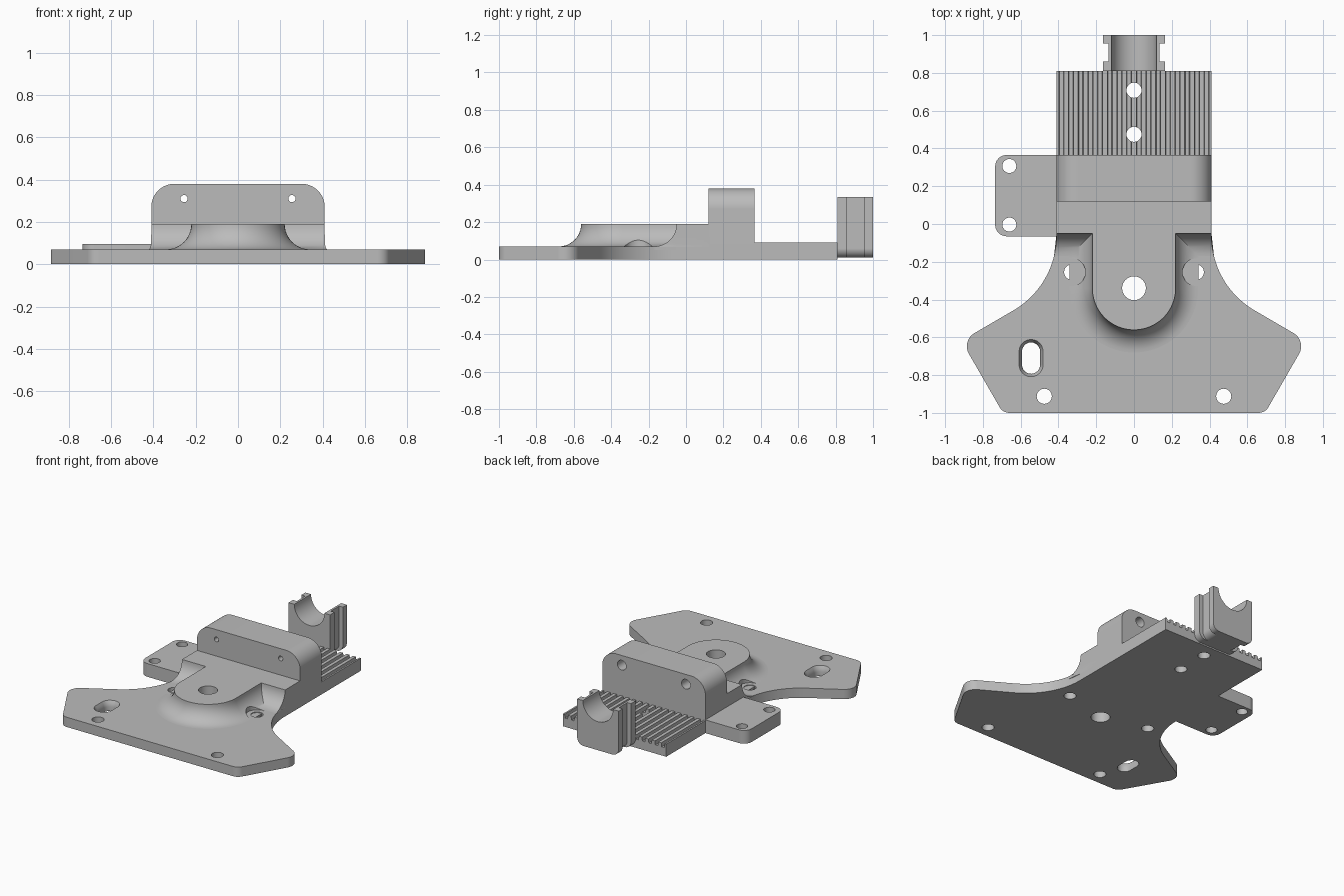
import bpy, bmesh
from math import sin, cos, pi, sqrt, tan, acos
from mathutils import Vector

old = bpy.data.objects.get("Cube")
if old:
    bpy.data.objects.remove(old, do_unlink=True)

GREY = (0.5, 0.5, 0.5, 1)
grey = bpy.data.materials.new("plain grey")
grey.use_nodes = True
grey.diffuse_color = GREY
grey.node_tree.nodes["Principled BSDF"].inputs["Base Color"].default_value = GREY


def make(name, bm):
    bmesh.ops.recalc_face_normals(bm, faces=bm.faces)
    mesh = bpy.data.meshes.new(name)
    bm.to_mesh(mesh)
    bm.free()
    mesh.materials.append(grey)
    obj = bpy.data.objects.new(name, mesh)
    bpy.context.collection.objects.link(obj)
    return obj


def loft(name, loops):
    """Skin matching loops of 3D points and cap both ends."""
    bm = bmesh.new()
    rings = [[bm.verts.new(p) for p in loop] for loop in loops]
    n = len(rings[0])
    for a, b in zip(rings, rings[1:]):
        for i in range(n):
            j = (i + 1) % n
            bm.faces.new((a[i], a[j], b[j], b[i]))
    bm.faces.new(rings[0])
    bm.faces.new(rings[-1])
    return make(name, bm)


def prism(name, pts, lo, hi, axis="z"):
    def place(p, h):
        return (p[0], p[1], h) if axis == "z" else (p[0], h, p[1])
    return loft(name, [[place(p, h) for p in pts] for h in (lo, hi)])


def arc(cx, cy, r, start, end, steps):
    return [(cx + r * cos(start + (end - start) * i / steps),
             cy + r * sin(start + (end - start) * i / steps)) for i in range(steps + 1)]


def rounded(corners, steps=8):
    """Polygon from (x, y, radius) corners."""
    out = []
    n = len(corners)
    for i, (x, y, r) in enumerate(corners):
        p = Vector((x, y))
        if r == 0:
            out.append((x, y))
            continue
        u = (Vector(corners[i - 1][:2]) - p).normalized()
        v = (Vector(corners[(i + 1) % n][:2]) - p).normalized()
        half = acos(u.dot(v)) / 2
        centre = p + (u + v).normalized() * r / sin(half)
        a = p + u * r / tan(half) - centre
        b = p + v * r / tan(half) - centre
        sweep = pi - 2 * half
        for k in range(steps + 1):
            t = k / steps * sweep
            q = centre + (a * sin(sweep - t) + b * sin(t)) / sin(sweep)
            out.append((q.x, q.y))
    return out


def circle(x, y, r, steps=32):
    return arc(x, y, r, 0, 2 * pi, steps)[:-1]


def cut(obj, cutters):
    bpy.context.view_layer.objects.active = obj
    for c in cutters:
        mod = obj.modifiers.new("cut", "BOOLEAN")
        mod.operation, mod.solver, mod.object = "DIFFERENCE", "EXACT", c
        bpy.ops.object.modifier_apply(modifier=mod.name)


def drill(x, y, r, lo=-0.1, hi=0.6, axis="z"):
    c = prism("drill", circle(x, y, r), lo, hi, axis)
    c.hide_render = True
    helpers.append(c)
    return c


helpers, parts = [], []
W = 0.41             # half width of the body
NECK_R = 0.46        # radius of the concave flanks
NECK_Y = -0.06
PLATE = 0.07         # plate thickness
DECK = 0.19          # height of the raised deck

# Base plate with concave flanks and rounded corners
flank = arc(W + NECK_R, NECK_Y, NECK_R, pi, pi * 4 / 3, 20)
right = [(W, 0.365, 0)] + [(x, y, 0) for x, y in flank]
right += [(0.914, -0.618, 0.08), (0.694, -1, 0.06)]
plate = prism("base_plate", rounded(right + [(-x, y, r) for x, y, r in reversed(right)]), 0, PLATE)

# Raised deck and round nose, flowing into the plate with a concave fillet
NOSE_R, NOSE_Y, FILLET = 0.22, -0.34, 0.12


def deck_loop(d, z):
    y = -0.05 - d
    edge = W + NECK_R - sqrt(NECK_R ** 2 - min(0, y - NECK_Y) ** 2)
    pts = [(W, 0.125), (-W, 0.125), (-W, -0.05), (-edge, y)]
    pts += [(-NOSE_R - d, y)] + arc(0, NOSE_Y, NOSE_R + d, pi, 2 * pi, 40) + [(NOSE_R + d, y)]
    pts += [(edge, y), (W, -0.05)]
    return [(px, py, z) for px, py in pts]


loops = [deck_loop(FILLET, 0.05)]
for i in range(13):
    t = pi / 2 * (1 - i / 12)
    loops.append(deck_loop(FILLET * (1 - cos(t)) + 0.0005, DECK - FILLET * sin(t)))
deck = loft("raised_deck", loops)

# Upright block with rounded shoulders
block = prism("upright_block", rounded([(-W, 0.04, 0), (W, 0.04, 0), (W, 0.38, 0.11), (-W, 0.38, 0.11)], 12),
              0.12, 0.365, "y")

# Ribbed tail: ridges run front to back
TEETH, RIDGE, GROOVE = 16, 0.09, 0.062
pitch = 2 * W / TEETH
profile = [(W, 0), (-W, 0)]
for i in range(TEETH):
    x = -W + i * pitch
    for f, z in ((0, RIDGE), (0.24, RIDGE), (0.3, GROOVE), (0.7, GROOVE), (0.76, RIDGE)):
        profile.append((x + f * pitch, z))
profile.append((W, RIDGE))
tail = prism("ribbed_tail", profile, 0.365, 0.81, "y")

# Side tab
tab = prism("side_tab", rounded([(-W, -0.065, 0), (-W, 0.365, 0), (-0.735, 0.365, 0.06), (-0.735, -0.065, 0.06)]),
            0, 0.095)


# Cradle at the tail end: two flanges with a narrower neck between them
def cradle(name, half, y0, y1):
    top, low, trough = 0.335, 0.01, 0.12
    pts = rounded([(-half, top, 0), (-half, low, 0.05), (half, low, 0.05), (half, top, 0)])
    pts += arc(0, top, trough, 0, -pi, 24)
    parts.append(prism(name, pts, y0, y1, "y"))


cradle("cradle_inner_flange", 0.165, 0.81, 0.86)
cradle("cradle_neck", 0.135, 0.86, 0.955)
cradle("cradle_outer_flange", 0.165, 0.955, 1.0)

# Screw holes
centre_hole = drill(0, NOSE_Y, 0.063)
mounts = [drill(s * 0.33, -0.255, 0.04) for s in (-1, 1)]
seats = [drill(s * 0.33, -0.255, 0.073, 0.065) for s in (-1, 1)]
corners = [drill(s * 0.475, -0.912, 0.04) for s in (-1, 1)]
cut(tail, [drill(0, y, 0.04) for y in (0.475, 0.708)])
cut(tab, [drill(-0.66, y, 0.037) for y in (-0.003, 0.307)])
for s in (-1, 1):
    cut(block, [drill(s * 0.255, 0.31, 0.017, 0, 0.6, "y"), drill(s * 0.255, 0.31, 0.035, 0.27, 0.6, "y")])


# Slot with a flared rim
def slot_loop(r, z):
    pts = arc(-0.545, -0.675, r, 0, pi, 12) + arc(-0.545, -0.745, r, pi, 2 * pi, 12)
    return [(x, y, z) for x, y in pts]


slot = loft("slot_cutter", [slot_loop(0.048, -0.1), slot_loop(0.048, 0.03),
                            slot_loop(0.053, 0.052), slot_loop(0.064, 0.0705), slot_loop(0.064, 0.2)])
slot.hide_render = True
helpers.append(slot)

cut(plate, [centre_hole, slot] + mounts + corners)
cut(deck, [centre_hole] + seats)
for h in helpers:
    bpy.data.objects.remove(h, do_unlink=True)

# Smooth the curved walls, keep the edges crisp
parts += [plate, deck, block, tail, tab]
for obj in parts:
    bpy.ops.object.select_all(action="DESELECT")
    obj.select_set(True)
    bpy.context.view_layer.objects.active = obj
    bpy.ops.object.shade_smooth_by_angle(angle=pi / 6)
    obj.modifiers.new("even shading", "WEIGHTED_NORMAL").keep_sharp = True
